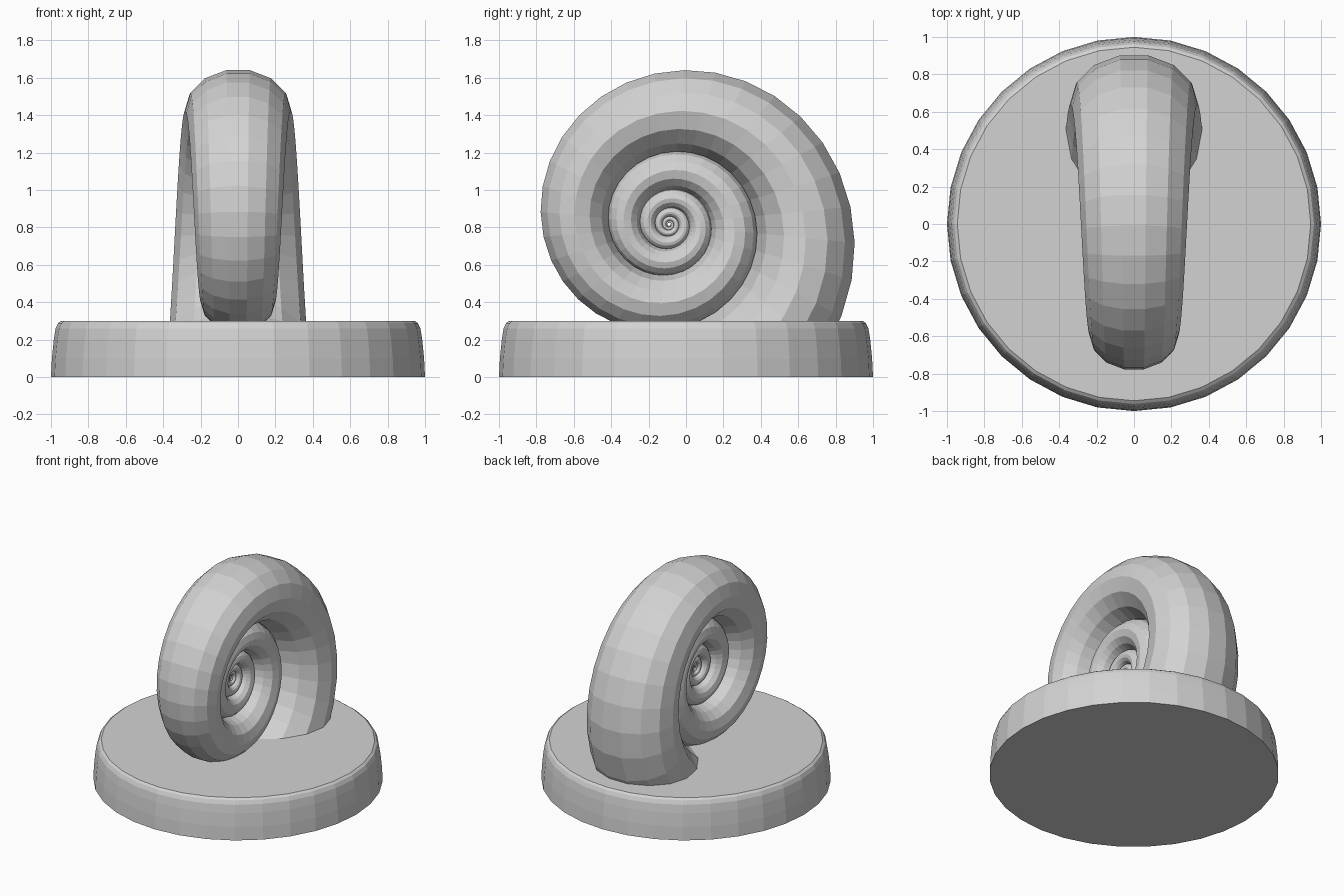
import bpy
import bmesh
from math import sin, cos, pi, exp, log

cube = bpy.data.objects.get("Cube")
if cube:
    bpy.data.objects.remove(cube, do_unlink=True)

stone = bpy.data.materials.new("pale grey stone")
stone.use_nodes = True
grey = (0.65, 0.65, 0.65, 1)
stone.diffuse_color = grey
stone.node_tree.nodes["Principled BSDF"].inputs["Base Color"].default_value = grey


def loft(name, rings, clip_z=None):
    """Skin a list of closed rings, cap both ends, optionally trim the bottom."""
    bm = bmesh.new()
    loops = [[bm.verts.new(p) for p in ring] for ring in rings]
    for a, b in zip(loops, loops[1:]):
        for i in range(len(a)):
            j = (i + 1) % len(a)
            bm.faces.new((a[i], a[j], b[j], b[i]))
    bm.faces.new(loops[0])
    bm.faces.new(loops[-1])
    if clip_z is not None:
        bmesh.ops.bisect_plane(bm, geom=bm.verts[:] + bm.edges[:] + bm.faces[:],
                               plane_co=(0, 0, clip_z), plane_no=(0, 0, -1),
                               clear_outer=True)
    bmesh.ops.recalc_face_normals(bm, faces=bm.faces)
    mesh = bpy.data.meshes.new(name)
    bm.to_mesh(mesh)
    bm.free()
    mesh.materials.append(stone)
    obj = bpy.data.objects.new(name, mesh)
    bpy.context.collection.objects.link(obj)
    return obj


# Round base with a softened upper rim
SIDES = 32
profile = [(1.0, 0), (0.995, 0.1), (0.985, 0.2), (0.975, 0.26), (0.962, 0.288), (0.945, 0.3)]
loft("round_base", [[(r * cos(2 * pi * i / SIDES), r * sin(2 * pi * i / SIDES), z)
                     for i in range(SIDES)] for r, z in profile])

# Coiled shell: an oval tube along a logarithmic spiral, each whorl touching the last
CENTRE_Y, CENTRE_Z = -0.09, 0.815
WHORL_RATIO = 0.48
GROWTH = -log(WHORL_RATIO) / (2 * pi)
TUBE_SIDES, STEPS, TURNS = 14, 32, 6


def shell_ring(angle):
    outer = 0.985 * exp(GROWTH * angle)
    ring = []
    for i in range(TUBE_SIDES):
        t = 2 * pi * (i + 0.5) / TUBE_SIDES
        r = outer * (0.737 + 0.27 * cos(t))
        ring.append((0.34 * outer * sin(t),
                     CENTRE_Y + r * cos(angle), CENTRE_Z - r * sin(angle)))
    return ring


step = 2 * pi / STEPS
loft("spiral_shell",
     [shell_ring((k + 0.5) * step) for k in range(-TURNS * STEPS, STEPS // 4 + 1)],
     clip_z=0.27)
